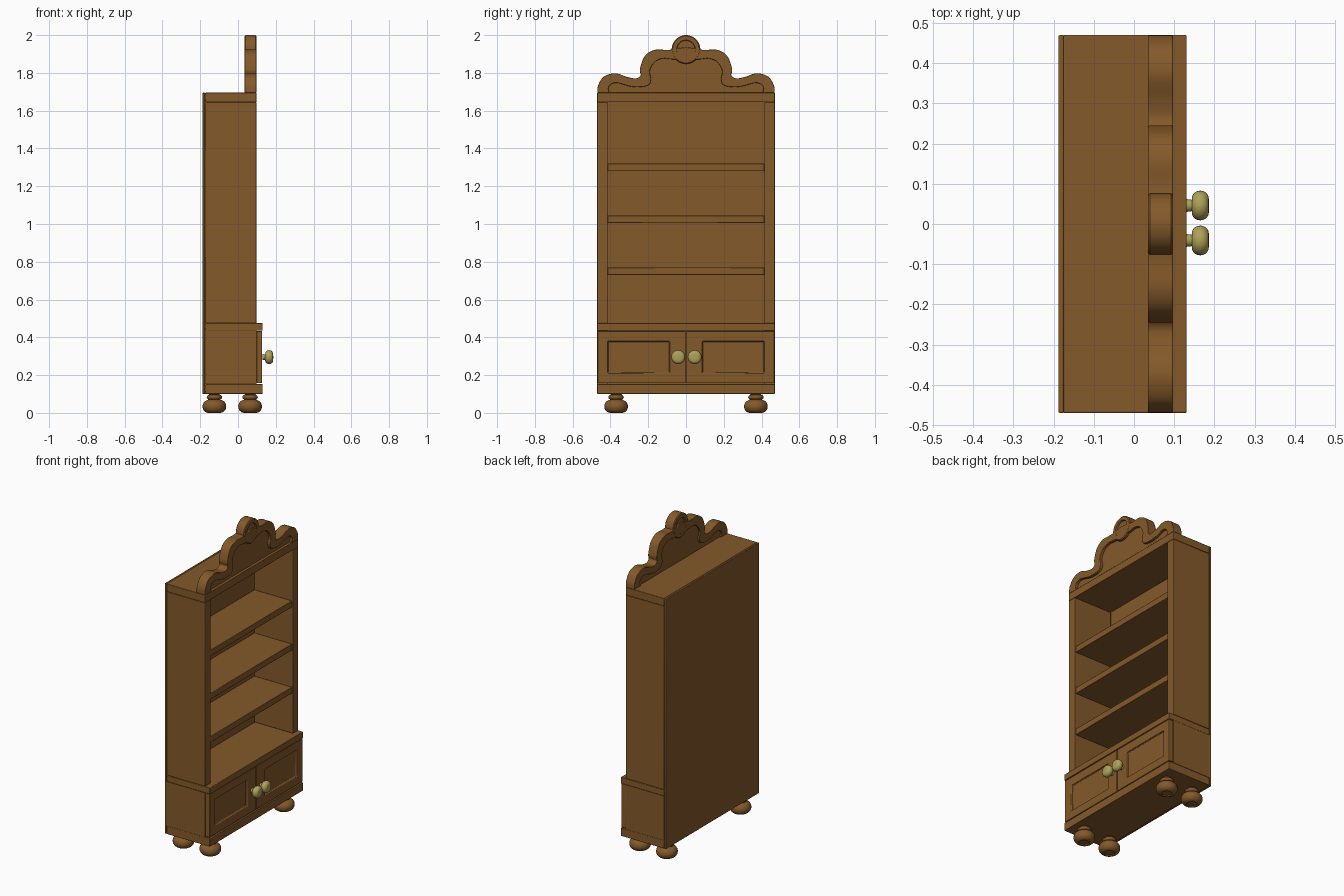
import bpy, bmesh, math
from mathutils import Vector, Matrix

if "Cube" in bpy.data.objects:
    bpy.data.objects.remove(bpy.data.objects["Cube"])


def material(name, col):
    m = bpy.data.materials.new(name)
    m.diffuse_color = (*col, 1)
    m.use_nodes = True
    m.node_tree.nodes["Principled BSDF"].inputs["Base Color"].default_value = m.diffuse_color
    return m


WOOD = material("wood", (0.23, 0.10, 0.023))
BRASS = material("brass", (0.42, 0.36, 0.10))


def finish(bm, name, mat=WOOD, bevel=0.0, segments=2):
    bmesh.ops.recalc_face_normals(bm, faces=bm.faces)
    me = bpy.data.meshes.new(name)
    bm.to_mesh(me)
    bm.free()
    me.materials.append(mat)
    ob = bpy.data.objects.new(name, me)
    bpy.context.collection.objects.link(ob)
    bpy.ops.object.select_all(action='DESELECT')
    ob.select_set(True)
    bpy.context.view_layer.objects.active = ob
    bpy.ops.object.shade_smooth_by_angle(angle=math.radians(35))
    if bevel:
        b = ob.modifiers.new("bevel", 'BEVEL')
        b.width, b.segments, b.limit_method = bevel, segments, 'ANGLE'
        b.angle_limit = math.radians(40)
    return ob


def box_bm(x0, x1, y0, y1, z0, z1):
    bm = bmesh.new()
    size = Matrix.Diagonal((x1 - x0, y1 - y0, z1 - z0, 1))
    mid = Matrix.Translation(((x0 + x1) / 2, (y0 + y1) / 2, (z0 + z1) / 2))
    bmesh.ops.create_cube(bm, size=1, matrix=mid @ size)
    return bm


def box(name, *dims, bevel=0.003):
    return finish(box_bm(*dims), name, bevel=bevel)


def lathe(name, profile, loc, mat=WOOD, to_x=False, steps=32):
    bm = bmesh.new()
    vs = [bm.verts.new((r, 0, z)) for r, z in profile]
    es = [bm.edges.new(p) for p in zip(vs, vs[1:])]
    bmesh.ops.spin(bm, geom=vs + es, axis=(0, 0, 1), cent=(0, 0, 0),
                   angle=math.tau, steps=steps)
    bmesh.ops.remove_doubles(bm, verts=bm.verts, dist=1e-5)
    ob = finish(bm, name, mat)
    ob.location = loc
    if to_x:
        ob.rotation_euler.y = math.pi / 2
    return ob


def spline(pts, n=6):
    """Catmull-Rom curve through the points"""
    p = [Vector(q) for q in pts]
    p = [p[0]] + p + [p[-1]]
    out = []
    for a, b, c, d in zip(p, p[1:], p[2:], p[3:]):
        for i in range(n):
            t = i / n
            out.append(0.5 * (2 * b + (c - a) * t + (2 * a - 5 * b + 4 * c - d) * t**2
                              + (3 * b - a - 3 * c + d) * t**3))
    return out + [p[-1]]


def arc(r, cr, cz, a0, a1, n=10):
    """Profile arc of a rounded bun: radius offset, heights squashed by cz"""
    out = []
    for i in range(n + 1):
        a = math.radians(a0 + (a1 - a0) * i / n)
        out.append((r + cr * math.cos(a), cz[0] + cz[1] * math.sin(a)))
    return out


# Carcass
box("back_panel", -0.188, -0.175, -0.47, 0.47, 0.10, 1.695)
box("top_board", -0.175, 0.097, -0.47, 0.47, 1.645, 1.695)
box("base_board", -0.175, 0.131, -0.47, 0.47, 0.10, 0.152)
box("cupboard_top", -0.175, 0.131, -0.47, 0.47, 0.435, 0.475)
for s, side in ((-1, "right"), (1, "left")):
    y0, y1 = sorted((s * 0.415, s * 0.47))
    box(side + "_side_lower", -0.175, 0.097, y0, y1, 0.152, 0.435, bevel=0)
    box(side + "_side_upper", -0.175, 0.097, y0, y1, 0.475, 1.645)

# Shelves
for i, z in enumerate((0.73, 1.005, 1.28)):
    box(f"shelf_{i + 1}", -0.175, 0.092, -0.415, 0.415, z, z + 0.04)

# Doors with sunken panels, and knobs
knob = ([(0, 0), (0.016, 0), (0.014, 0.017)]
        + arc(0.018, 0.019, (0.036, 0.021), -90, 90) + [(0, 0.058)])
for s, side in ((-1, "right"), (1, "left")):
    y0, y1 = sorted((s * 0.002, s * 0.468))
    bm = box_bm(0.098, 0.128, y0, y1, 0.157, 0.433)
    front = max(bm.faces, key=lambda f: f.calc_center_median().x)
    bmesh.ops.inset_individual(bm, faces=[front], thickness=0.05)
    py = (0.085, 0.415)
    for v in front.verts:
        inner = abs(v.co.y) < 0.235
        v.co.y = s * (py[0] if inner else py[1])
        v.co.z = 0.21 if v.co.z < 0.295 else 0.38
    bmesh.ops.inset_individual(bm, faces=[front], thickness=0.004, depth=0)
    for v in front.verts:
        v.co.x -= 0.012
    finish(bm, side + "_door", bevel=0.003)
    lathe(side + "_knob", knob, (0.129, 0.0025 + s * 0.0435, 0.295), BRASS, True)

# Bun feet
foot = ([(0, 0.006), (0.028, 0.006), (0.031, 0)]
        + arc(0.031, 0.032, (0.034, 0.034), -90, 70)
        + [(0.034, 0.069)] + arc(0.025, 0.016, (0.083, 0.013), -70, 80, 6)
        + [(0.034, 0.102), (0, 0.102)])
for x, fb in ((-0.125, "back"), (0.064, "front")):
    for y, lr in ((-0.37, "right"), (0.37, "left")):
        lathe(f"{fb}_{lr}_foot", foot, (x, y, 0))

# Crest frame: band between an outer and an inner scrolled line
outer = [(0, 1.935), (0.09, 1.922), (0.165, 1.922), (0.218, 1.89), (0.244, 1.82),
         (0.24, 1.787), (0.265, 1.771), (0.31, 1.778), (0.375, 1.798),
         (0.435, 1.78), (0.465, 1.735), (0.47, 1.694)]
inner = [(0, 1.87), (0.075, 1.872), (0.12, 1.876), (0.165, 1.858), (0.192, 1.81),
         (0.185, 1.765), (0.205, 1.732), (0.28, 1.726), (0.36, 1.746),
         (0.392, 1.742), (0.41, 1.722), (0.405, 1.694)]


def both(half):
    return spline([(-y, z) for y, z in half[:0:-1]] + half)


lo, li = both(outer), both(inner)
bm = bmesh.new()
rows = [[bm.verts.new((x, p.x, p.y)) for p in line]
        for line, x in ((lo, 0.035), (lo, 0.097), (li, 0.097), (li, 0.035))]
for r in range(4):
    a, b = rows[r], rows[(r + 1) % 4]
    for i in range(len(a) - 1):
        bm.faces.new((a[i], a[i + 1], b[i + 1], b[i]))
for i in (0, -1):
    bm.faces.new([row[i] for row in rows])
finish(bm, "crest_frame", bevel=0.007, segments=3)

# Thin crest panel inside the frame
bm = bmesh.new()
mid = [(a + b) / 2 for a, b in zip(lo, li)]
face = bm.faces.new([bm.verts.new((0.045, p.x, p.y)) for p in mid])
ext = bmesh.ops.extrude_face_region(bm, geom=[face], use_keep_orig=True)
for v in ext["geom"]:
    if isinstance(v, bmesh.types.BMVert):
        v.co.x = 0.08
bmesh.ops.triangulate(bm, faces=[f for f in bm.faces if len(f.verts) > 4])
finish(bm, "crest_panel")

# Round medallion at the top of the crest
lathe("crest_medallion",
      [(0, 0.01), (0.047, 0.01), (0.05, 0), (0.071, 0), (0.076, 0.005), (0.076, 0.058),
       (0.071, 0.063), (0.05, 0.063), (0.047, 0.053), (0, 0.053)],
      (0.0345, 0, 1.924), to_x=True, steps=48)
